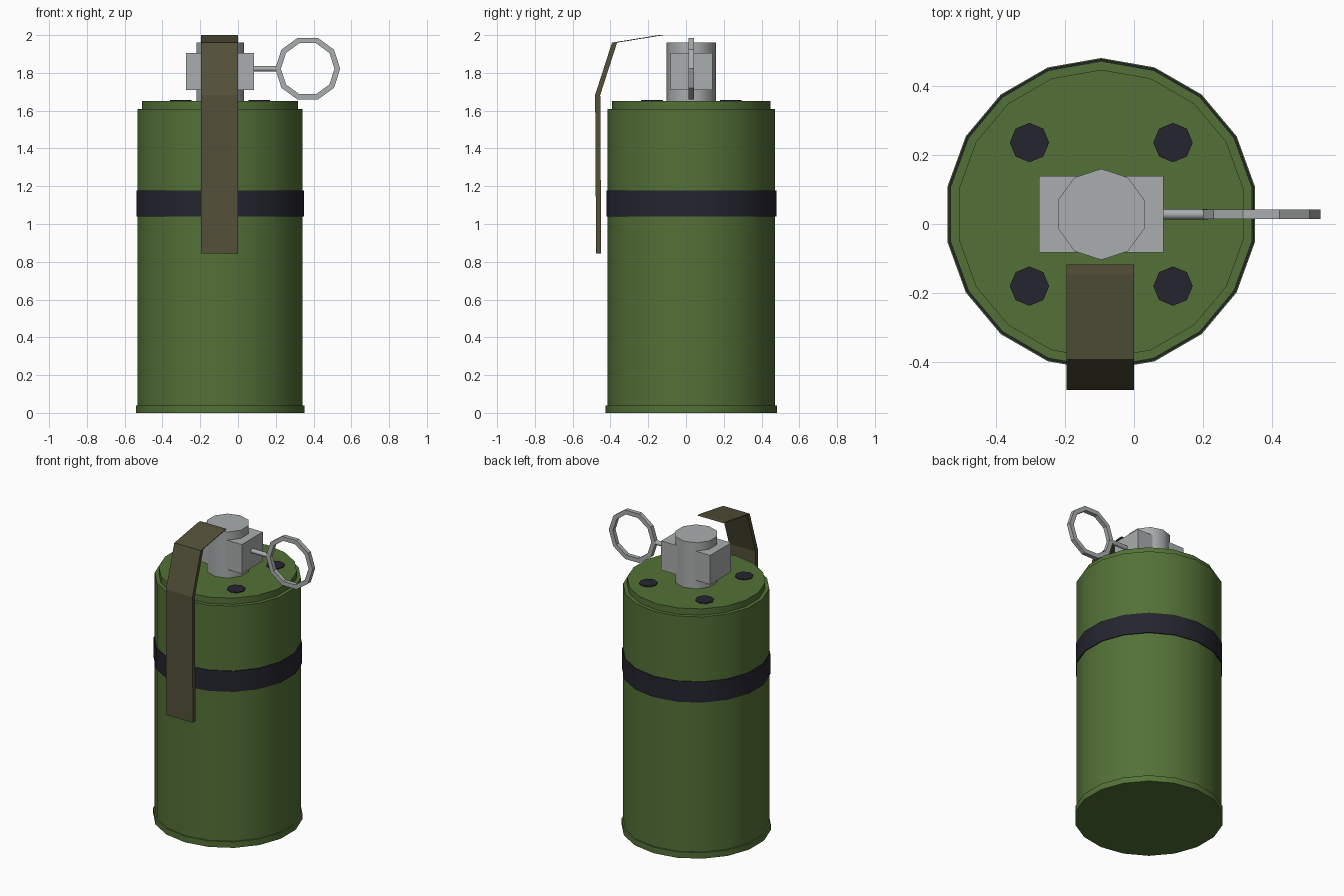
import bpy
import bmesh
from math import sin, cos, pi, radians

if "Cube" in bpy.data.objects:
    bpy.data.objects.remove(bpy.data.objects["Cube"], do_unlink=True)

CX, CY = -0.095, 0.028      # axis of the canister


def material(name, rgb):
    mat = bpy.data.materials.new(name)
    mat.use_nodes = True
    mat.diffuse_color = (*rgb, 1)
    mat.node_tree.nodes["Principled BSDF"].inputs["Base Color"].default_value = (*rgb, 1)
    return mat


GREEN = material("olive green", (0.088, 0.165, 0.038))
BLACK = material("dark blue black", (0.018, 0.018, 0.029))
STEEL = material("light steel", (0.40, 0.42, 0.42))
DRAB = material("brown drab", (0.087, 0.08, 0.04))


def finish(name, bm, mat, smooth=False):
    bmesh.ops.recalc_face_normals(bm, faces=bm.faces)
    mesh = bpy.data.meshes.new(name)
    bm.to_mesh(mesh)
    bm.free()
    mesh.materials.append(mat)
    obj = bpy.data.objects.new(name, mesh)
    bpy.context.collection.objects.link(obj)
    if smooth:
        bpy.ops.object.select_all(action="DESELECT")
        obj.select_set(True)
        bpy.context.view_layer.objects.active = obj
        bpy.ops.object.shade_smooth_by_angle(angle=radians(40))
    return obj


def lathe(name, profile, sides, mat, x=CX, y=CY, smooth=True):
    """Capped solid of (radius, z) rings, with a corner towards +y."""
    bm = bmesh.new()
    turns = [2 * pi * i / sides for i in range(sides)]
    rings = [[bm.verts.new((x + r * sin(a), y + r * cos(a), z)) for a in turns]
             for r, z in profile]
    for low, high in zip(rings, rings[1:]):
        for i in range(sides):
            j = (i + 1) % sides
            bm.faces.new((low[i], low[j], high[j], high[i]))
    bm.faces.new(rings[0])
    bm.faces.new(rings[-1])
    return finish(name, bm, mat, smooth)


# Canister with bottom rim and stepped lid
lathe("canister_body", [(0.453, 0), (0.453, 0.04), (0.444, 0.04), (0.444, 1.61),
                        (0.419, 1.61), (0.419, 1.652)], 18, GREEN)
lathe("dark_band", [(0.45, 1.04), (0.45, 1.178)], 18, BLACK)

# Vent discs on the lid
for side, sx in (("right", -1), ("left", 1)):
    for end, sy in (("front", -1), ("back", 1)):
        lathe(f"vent_{end}_{side}", [(0.057, 1.65), (0.057, 1.657)], 8, BLACK,
              CX + sx * 0.208, CY + sy * 0.208, smooth=False)

# Fuse column and its cross block
lathe("fuse_column", [(0.132, 1.645), (0.132, 1.96)], 10, STEEL)
bm = bmesh.new()
bmesh.ops.create_cube(bm, size=1)
bmesh.ops.scale(bm, vec=(0.362, 0.222, 0.195), verts=bm.verts)
bmesh.ops.translate(bm, vec=(CX, CY, 1.808), verts=bm.verts)
finish("fuse_block", bm, STEEL)

# Pin leading to the ring
pin = lathe("pin", [(0.015, 0), (0.015, 0.15)], 10, STEEL, 0, 0)
pin.rotation_euler = (0, pi / 2, 0)
pin.location = (0.065, CY, 1.822)

# Pull ring with a square section
bm = bmesh.new()
section = [(0.142, -0.014), (0.172, -0.014), (0.172, 0.014), (0.142, 0.014)]
loops = [[bm.verts.new((0.369 + r * cos(a), CY + y, 1.822 + r * sin(a))) for r, y in section]
         for a in (2 * pi * i / 10 for i in range(10))]
for i in range(10):
    here, there = loops[i], loops[(i + 1) % 10]
    for k in range(4):
        m = (k + 1) % 4
        bm.faces.new((here[k], here[m], there[m], there[k]))
finish("pull_ring", bm, STEEL)

# Bent safety lever: side profile pushed back in y, then across in x
outer = [(-0.145, 2.0), (-0.392, 1.96), (-0.481, 1.683), (-0.476, 0.843)]
outline = outer + [(y + 0.027, z) for y, z in reversed(outer)]
bm = bmesh.new()
sides = [[bm.verts.new((x, y, z)) for y, z in outline] for x in (-0.196, 0.0)]
n = len(outline)
for i in range(n):
    j = (i + 1) % n
    bm.faces.new((sides[0][i], sides[0][j], sides[1][j], sides[1][i]))
for s in sides:
    for i in range(3):
        bm.faces.new((s[i], s[i + 1], s[n - 2 - i], s[n - 1 - i]))
finish("safety_lever", bm, DRAB)
